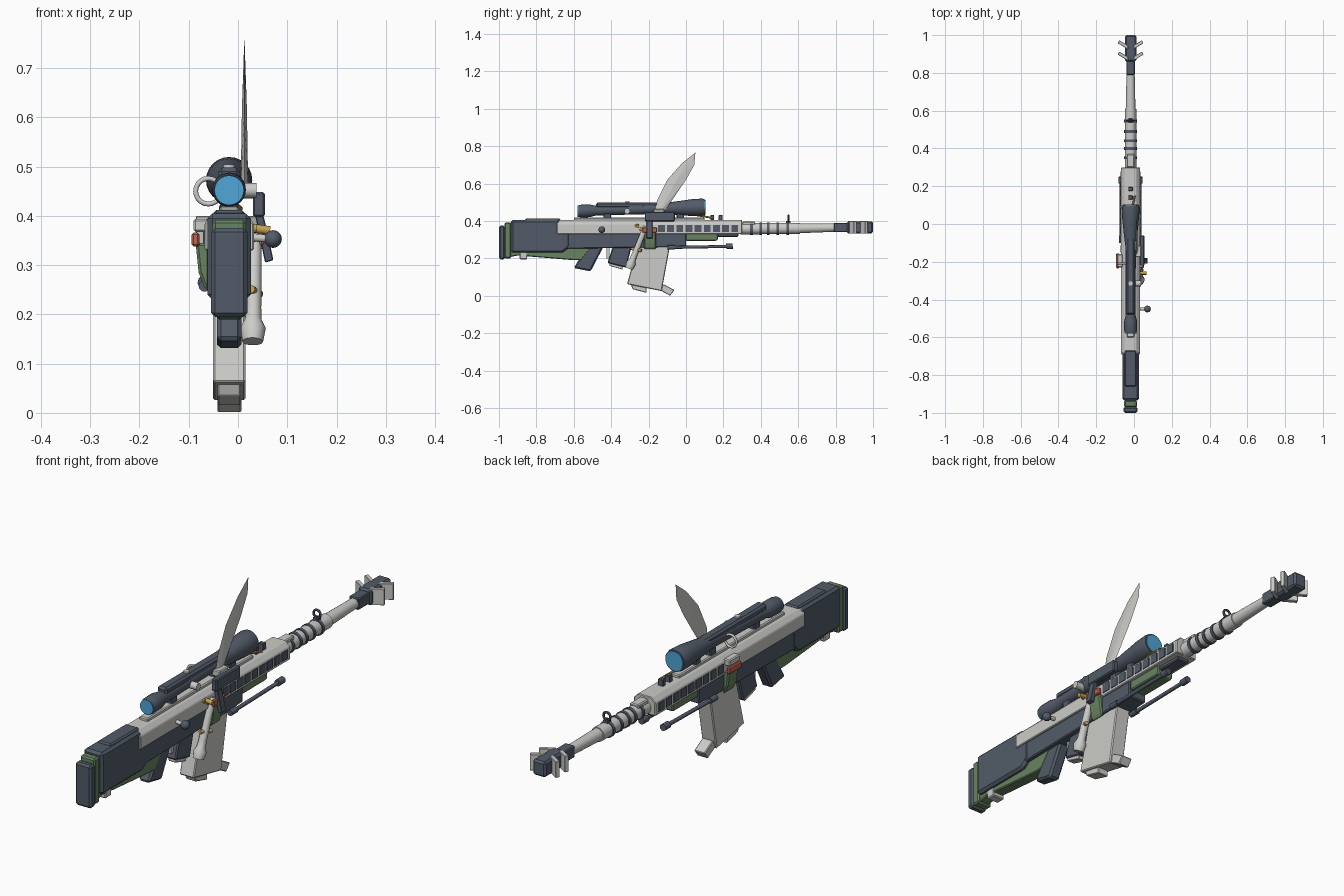
import bpy, bmesh, math
from mathutils import Vector

if "Cube" in bpy.data.objects:
    bpy.data.objects.remove(bpy.data.objects["Cube"])

CX = -0.018  # centre plane of the body


def material(name, r, g, b):
    m = bpy.data.materials.new(name)
    m.use_nodes = True
    m.diffuse_color = (r, g, b, 1)
    m.node_tree.nodes["Principled BSDF"].inputs["Base Color"].default_value = (r, g, b, 1)
    return m


SLATE = material("slate", 0.085, 0.105, 0.14)
GREY = material("light grey", 0.6, 0.6, 0.58)
GREEN = material("olive green", 0.14, 0.23, 0.12)
BLUE = material("lens blue", 0.08, 0.38, 0.68)
RED = material("red", 0.6, 0.12, 0.08)
BRASS = material("brass", 0.55, 0.36, 0.09)
BLACK = material("dark steel", 0.045, 0.05, 0.06)


def finish(name, bm, mat, bevel=0.0, smooth=False):
    bmesh.ops.recalc_face_normals(bm, faces=bm.faces)
    me = bpy.data.meshes.new(name)
    bm.to_mesh(me)
    bm.free()
    me.materials.append(mat)
    ob = bpy.data.objects.new(name, me)
    bpy.context.collection.objects.link(ob)
    if bevel:
        mod = ob.modifiers.new("edge", "BEVEL")
        mod.width, mod.segments, mod.limit_method = bevel, 1, "ANGLE"
    if smooth:
        bpy.ops.object.select_all(action="DESELECT")
        ob.select_set(True)
        bpy.context.view_layer.objects.active = ob
        bpy.ops.object.shade_smooth_by_angle(angle=math.radians(40))
    return ob


def prism(name, pts, lo, hi, mat, bevel=0.004, axis="x"):
    """Extrude an outline: (y, z) along x, (x, z) along y or (x, y) along z."""
    place = {"x": lambda p, d: (d, p[0], p[1]), "y": lambda p, d: (p[0], d, p[1]),
             "z": lambda p, d: (p[0], p[1], d)}[axis]
    bm = bmesh.new()
    a = [bm.verts.new(place(p, lo)) for p in pts]
    b = [bm.verts.new(place(p, hi)) for p in pts]
    bm.faces.new(a)
    bm.faces.new(b[::-1])
    for i in range(len(pts)):
        j = (i + 1) % len(pts)
        bm.faces.new((a[i], a[j], b[j], b[i]))
    return finish(name, bm, mat, bevel)


def box(name, x, y, z, mat, bevel=0.004):
    return prism(name, [(y[0], z[0]), (y[1], z[0]), (y[1], z[1]), (y[0], z[1])], x[0], x[1], mat, bevel)


def lathe(name, start, end, profile, mat, sides=20):
    """Revolve (fraction, radius) pairs about the line start-end, with caps."""
    start, end = Vector(start), Vector(end)
    q = (end - start).to_track_quat("Z", "Y")
    bm = bmesh.new()
    rings = []
    for t, r in profile:
        c = start.lerp(end, t)
        rings.append([bm.verts.new(c + q @ Vector((r * math.cos(k * math.tau / sides), r * math.sin(k * math.tau / sides), 0)))
                      for k in range(sides)])
    for a, b in zip(rings, rings[1:]):
        for k in range(sides):
            n = (k + 1) % sides
            bm.faces.new((a[k], a[n], b[n], b[k]))
    bm.faces.new(rings[0])
    bm.faces.new(rings[-1])
    return finish(name, bm, mat, smooth=True)


def rod(name, start, end, r, mat, sides=16):
    return lathe(name, start, end, [(0, r), (1, r)], mat, sides)


def ball(name, c, r, mat):
    bm = bmesh.new()
    bmesh.ops.create_uvsphere(bm, u_segments=16, v_segments=10, radius=r)
    bmesh.ops.translate(bm, verts=bm.verts, vec=c)
    return finish(name, bm, mat, smooth=True)


def ring(name, c, major, minor, mat):
    cu = bpy.data.curves.new(name, "CURVE")
    cu.dimensions, cu.bevel_depth, cu.bevel_resolution = "3D", minor, 2
    sp = cu.splines.new("POLY")
    sp.points.add(19)
    for k, p in enumerate(sp.points):
        a = k * math.tau / 20
        p.co = (c[0] + major * math.cos(a), c[1], c[2] + major * math.sin(a), 1)
    sp.use_cyclic_u = True
    cu.materials.append(mat)
    bpy.context.collection.objects.link(bpy.data.objects.new(name, cu))


# Stock
box("butt_pad", (-0.055, 0.019), (-1.0, -0.968), (0.195, 0.375), SLATE, 0.008)
box("butt_spacer", (-0.052, 0.016), (-0.97, -0.935), (0.2, 0.392), GREEN, 0.006)
box("butt_neck", (-0.045, 0.009), (-0.955, -0.92), (0.24, 0.38), SLATE)
prism("stock", [(-0.935, 0.23), (-0.66, 0.23), (-0.62, 0.262), (-0.62, 0.33), (-0.68, 0.405), (-0.935, 0.405)],
      -0.062, 0.026, SLATE, 0.01)
box("cheek_rest", (-0.05, 0.014), (-0.86, -0.67), (0.39, 0.412), SLATE, 0.006)
prism("stock_strut", [(-0.95, 0.205), (-0.9, 0.215), (-0.6, 0.19), (-0.56, 0.19), (-0.5, 0.265), (-0.62, 0.265),
      (-0.66, 0.235), (-0.95, 0.25)], -0.042, 0.008, GREEN)
box("stock_pin", (-0.045, 0.01), (-0.89, -0.85), (0.195, 0.24), GREY)

# Receiver and lower body
prism("receiver", [(-0.068, 0.33), (0.032, 0.33), (0.032, 0.385), (0.012, 0.405), (-0.048, 0.405), (-0.068, 0.385)],
      -0.69, 0.3, GREY, 0.003, "y")
prism("lower_body", [(-0.7, 0.25), (-0.1, 0.26), (0.0, 0.265), (0.0, 0.335), (-0.7, 0.335)], -0.06, 0.024, SLATE)
prism("fore_end", [(0.0, 0.293), (0.16, 0.293), (0.17, 0.3), (0.17, 0.335), (0.0, 0.335)], -0.055, 0.019, GREEN)
box("fore_rail", (-0.045, 0.009), (0.0, 0.28), (0.315, 0.335), SLATE)
for i in range(9):
    y = -0.15 + i * 0.049
    for side in (-1, 1):
        x = CX + side * 0.05
        box("side_vent", (x - 0.003, x + 0.003), (y, y + 0.037), (0.342, 0.379), SLATE, 0)
box("top_rail", (-0.038, 0.002), (-0.6, 0.1), (0.4, 0.418), GREY)
for y in (0.13, 0.175):
    box("rear_sight", (-0.03, -0.006), (y, y + 0.02), (0.4, 0.432), SLATE, 0.002)
rod("sight_pin", (-0.015, 0.06, 0.43), (0.005, 0.15, 0.415), 0.005, BRASS, 8)
rod("receiver_pin", (0.028, -0.27, 0.375), (0.038, -0.27, 0.375), 0.009, BRASS, 12)

# Bolt handle
rod("bolt_stem", (0.02, -0.45, 0.357), (0.07, -0.45, 0.353), 0.008, GREY, 12)
ball("bolt_knob", (0.071, -0.45, 0.353), 0.018, SLATE)

# Barrel, cooling rings and front sight
rod("barrel_shroud", (CX, 0.29, 0.358), (CX, 0.61, 0.36), 0.03, GREY)
for y in (0.35, 0.4, 0.44, 0.49, 0.545):
    rod("cooling_ring", (CX, y - 0.007, 0.358), (CX, y + 0.007, 0.358), 0.034, SLATE)
box("barrel_block", (CX - 0.02, CX + 0.02), (0.3, 0.37), (0.37, 0.396), GREY)
lathe("barrel", (CX, 0.6, 0.36), (CX, 0.82, 0.364), [(0, 0.026), (1, 0.021)], GREY)
box("sight_post", (CX - 0.01, CX + 0.01), (0.535, 0.56), (0.385, 0.4), SLATE, 0)
ring("front_sight", (CX, 0.548, 0.413), 0.016, 0.005, BLACK)

# Muzzle brake with swept fins
box("muzzle_collar", (CX - 0.023, CX + 0.023), (0.79, 0.87), (0.34, 0.389), SLATE)
box("muzzle_brake", (CX - 0.03, CX + 0.03), (0.86, 1.0), (0.333, 0.398), SLATE, 0.008)
for y in (0.865, 0.925):
    for s in (-1, 1):
        prism("brake_fin", [(CX + s * 0.015, y), (CX + s * 0.068, y + 0.032), (CX + s * 0.06, y + 0.048), (CX + s * 0.015, y + 0.02)],
              0.332, 0.4, GREY, 0.002, "z")

# Grip, trigger guard and magazine
prism("grip", [(-0.53, 0.265), (-0.44, 0.265), (-0.51, 0.13), (-0.6, 0.148)], -0.043, 0.007, SLATE, 0.008)
prism("trigger_housing", [(-0.39, 0.265), (-0.29, 0.265), (-0.32, 0.15), (-0.42, 0.175)], -0.04, 0.004, SLATE, 0.005)
box("trigger", (CX - 0.006, CX + 0.006), (-0.425, -0.41), (0.2, 0.26), GREY, 0)
prism("trigger_plate", [(-0.35, 0.2), (-0.33, 0.2), (-0.34, 0.14), (-0.41, 0.16), (-0.41, 0.175), (-0.36, 0.17)], -0.035, -0.001, GREY, 0.002)
prism("magazine", [(-0.26, 0.27), (-0.085, 0.27), (-0.13, 0.025), (-0.315, 0.062)], -0.051, 0.015, GREY, 0.004)
prism("magazine_foot", [(-0.295, 0.06), (-0.21, 0.045), (-0.21, 0.015), (-0.285, 0.035)], -0.042, 0.006, GREY, 0.003)
prism("magazine_tab", [(-0.135, 0.055), (-0.115, 0.06), (-0.062, 0.03), (-0.085, 0.0), (-0.14, 0.03)], -0.042, 0.007, GREY, 0.003)

# Folded bipod
for s in (-1, 1):
    x = CX + s * 0.05
    rod("bipod_leg", (x, -0.08, 0.258), (x, 0.23, 0.264), 0.008, SLATE, 12)
    rod("bipod_foot", (x, 0.215, 0.264), (x, 0.25, 0.265), 0.014, SLATE, 12)
    rod("bipod_hinge", (x, -0.1, 0.258), (x, -0.06, 0.258), 0.012, SLATE, 12)

# Scope
A, B = (CX, -0.575, 0.452), (CX, 0.1, 0.473)
lathe("scope_body", A, B, [(0, 0.031), (0.02, 0.034), (0.09, 0.034), (0.13, 0.027), (0.2, 0.026), (0.68, 0.028),
      (0.76, 0.035), (0.9, 0.045), (0.98, 0.047), (1, 0.044)], SLATE, 24)
box("scope_bridge", (CX - 0.022, CX + 0.022), (-0.48, -0.04), (0.468, 0.498), SLATE, 0.008)
rod("eyepiece_lens", (CX, -0.579, 0.452), (CX, -0.57, 0.452), 0.03, BLUE, 24)
rod("objective_lens", (CX, 0.095, 0.473), (CX, 0.103, 0.473), 0.039, BLUE, 24)
for y in (-0.44, -0.15, -0.05):
    box("scope_mount", (CX - 0.018, CX + 0.018), (y, y + 0.04), (0.41, 0.445), SLATE)
rod("scope_turret", (CX, -0.315, 0.452), (0.038, -0.315, 0.452), 0.015, GREY)
rod("turret_cap", (CX, -0.315, 0.455), (CX, -0.315, 0.504), 0.012, GREY)
ring("scope_loop", (-0.06, -0.21, 0.45), 0.026, 0.005, GREY)

# Strap pouches with red caps
for s in (-1, 1):
    w = 0.068 if s < 0 else 0.062
    prism("strap_pouch", [(CX + s * 0.04, 0.245), (CX + s * 0.05, 0.255), (CX + s * (w - 0.006), 0.285),
          (CX + s * w, 0.345), (CX + s * 0.04, 0.345)], -0.225, -0.16, GREEN, 0.006, "y")
    x = CX + s * w
    box("red_cap", (x - 0.008, x + 0.008), (-0.235, -0.155), (0.338, 0.366), RED)
box("strap_plate", (-0.09, -0.06), (-0.23, -0.16), (0.367, 0.394), GREY)

# Sheath plate, hanging strip and blade
box("sheath_plate", (0.03, 0.055), (-0.22, -0.06), (0.398, 0.448), SLATE, 0.004)
prism("sheath_strip", [(0.035, 0.4), (0.052, 0.4), (0.072, 0.31), (0.055, 0.305)], -0.21, -0.18, SLATE, 0.002, "y")
outline = [(-0.166, 0.44), (-0.155, 0.51), (-0.1, 0.62), (-0.02, 0.71), (0.05, 0.765),
           (0.045, 0.7), (0, 0.62), (-0.075, 0.51), (-0.125, 0.44)]
bm = bmesh.new()
edge = [bm.verts.new((0.013, y, z)) for y, z in outline]
for s in (-1, 1):
    low = bm.verts.new((0.013 + s * 0.008, -0.145, 0.44))
    mid = bm.verts.new((0.013 + s * 0.005, -0.05, 0.62))
    for strip in (edge[:3], edge[6:][::1]):
        for a, b in zip(strip, strip[1:]):
            bm.faces.new((a, b, low))
    bm.faces.new((edge[2], mid, low))
    bm.faces.new((edge[6], mid, low))
    for a, b in zip(edge[2:6], edge[3:7]):
        bm.faces.new((a, b, mid))
finish("blade", bm, GREY)
box("blade_guard", (0.0, 0.038), (-0.175, -0.115), (0.435, 0.463), GREY)

# Hanging tube with flared end and brass fittings
T, E = Vector((0.034, -0.215, 0.37)), Vector((0.03, -0.305, 0.145))
lathe("hanging_tube", T, E, [(0, 0.014), (0.7, 0.016), (0.8, 0.017), (0.88, 0.026), (1, 0.021)], GREY, 14)
for t in (0.08, 0.55):
    c = T.lerp(E, t)
    rod("brass_fitting", c - Vector((0.005, 0.026, -0.005)), c + Vector((0.012, 0.026, -0.005)), 0.008, BRASS, 10)
rod("brass_knob", (0.03, -0.26, 0.375), (0.065, -0.26, 0.37), 0.009, BRASS, 12)
